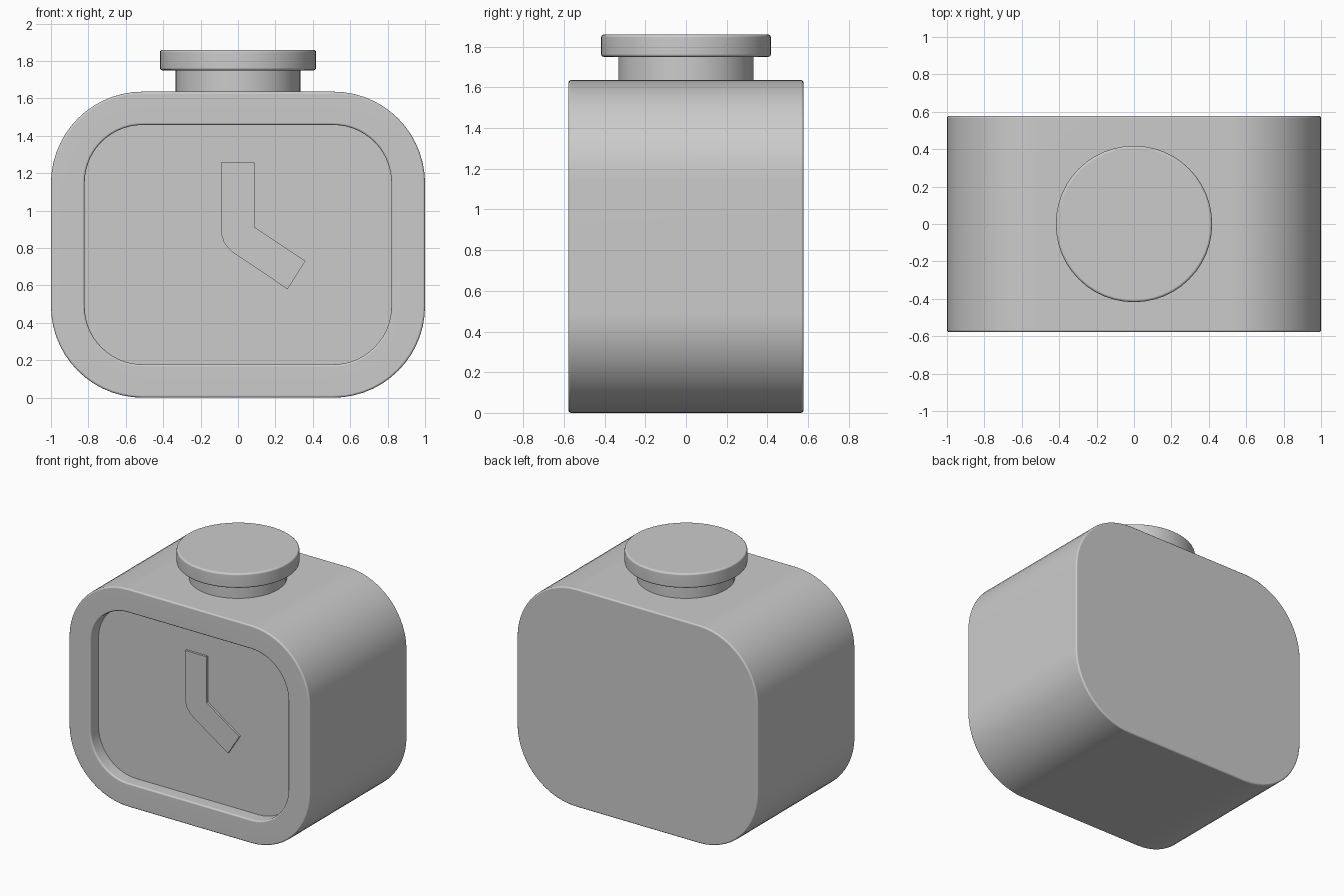
import bpy, bmesh
from math import sin, cos, pi, radians

if "Cube" in bpy.data.objects:
    bpy.data.objects.remove(bpy.data.objects["Cube"])


def loft(name, rings, bevel_rings=(), bevel=0.012):
    """Skin a list of matching point loops, cap both ends, round chosen loops."""
    bm = bmesh.new()
    loops = [[bm.verts.new(p) for p in ring] for ring in rings]
    n = len(rings[0])
    for a, b in zip(loops, loops[1:]):
        for i in range(n):
            j = (i + 1) % n
            bm.faces.new((a[i], a[j], b[j], b[i]))
    bm.faces.new(loops[0])
    bm.faces.new(loops[-1])
    bmesh.ops.recalc_face_normals(bm, faces=bm.faces)
    edges = [bm.edges.get((loops[k][i], loops[k][(i + 1) % n]))
             for k in bevel_rings for i in range(n)]
    if edges:
        bmesh.ops.bevel(bm, geom=edges, offset=bevel, offset_type='OFFSET',
                        segments=3, profile=0.5, affect='EDGES')
    mesh = bpy.data.meshes.new(name)
    bm.to_mesh(mesh)
    bm.free()
    obj = bpy.data.objects.new(name, mesh)
    bpy.context.collection.objects.link(obj)
    bpy.ops.object.select_all(action='DESELECT')
    obj.select_set(True)
    bpy.context.view_layer.objects.active = obj
    bpy.ops.object.shade_smooth_by_angle(angle=radians(40))
    mod = obj.modifiers.new("flat_shading", 'WEIGHTED_NORMAL')
    mod.keep_sharp = True
    return obj


def rounded_rect(half_w, half_h, r, y, zc=0.818, steps=14):
    pts = []
    corners = ((1, 1), (-1, 1), (-1, -1), (1, -1))
    for q, (sx, sz) in enumerate(corners):
        for k in range(steps + 1):
            a = (q + k / steps) * pi / 2
            pts.append((sx * (half_w - r) + r * cos(a), y,
                        zc + sz * (half_h - r) + r * sin(a)))
    return pts


def circle(r, z, n=48):
    return [(r * cos(2 * pi * i / n), r * sin(2 * pi * i / n), z) for i in range(n)]


# Clock body with a recessed front dial
BACK, FRONT, DIAL = 0.578, -0.578, -0.483
loft("clock_body", [
    rounded_rect(1.0, 0.818, 0.49, BACK),
    rounded_rect(1.0, 0.818, 0.49, FRONT),
    rounded_rect(0.82, 0.64, 0.31, FRONT),
    rounded_rect(0.82, 0.64, 0.31, DIAL),
], bevel_rings=(0, 1, 2))

# Bent clock hands, rounded on the outer elbow
hand = [(-0.09, 1.257), (0.088, 1.257), (0.088, 0.912), (0.36, 0.73), (0.265, 0.58),
        (-0.03, 0.778), (-0.055, 0.802), (-0.076, 0.833), (-0.087, 0.868), (-0.09, 0.905)]
loft("clock_hands", [[(x, y, z) for x, z in hand] for y in (DIAL + 0.01, DIAL - 0.016)])

# Top button: stem and wider cap
loft("button_stem", [circle(0.333, 1.60), circle(0.333, 1.76)])
loft("button_cap", [circle(0.418, 1.75), circle(0.418, 1.86)],
     bevel_rings=(0, 1), bevel=0.014)
